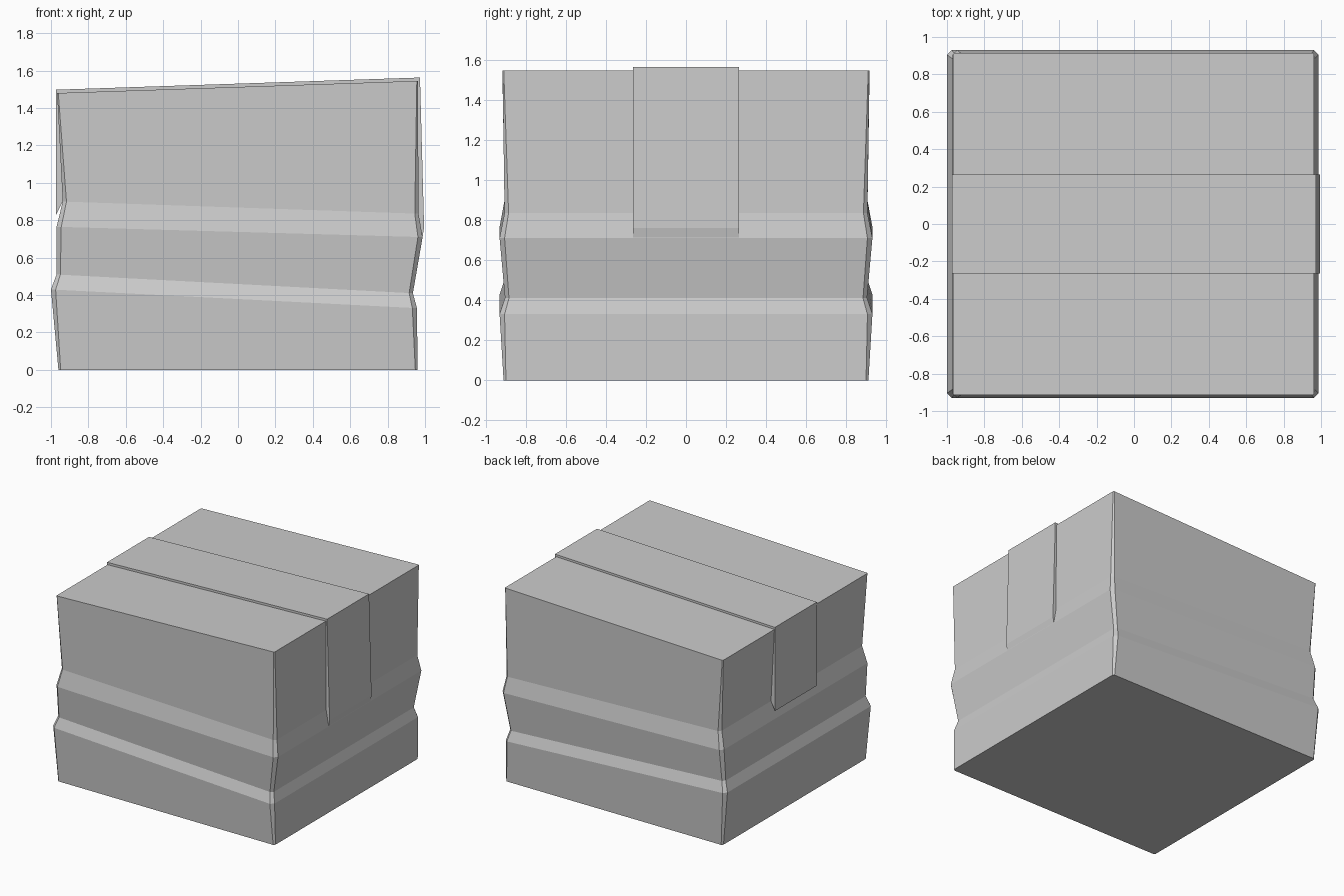
import bpy, bmesh

if "Cube" in bpy.data.objects:
    bpy.data.objects.remove(bpy.data.objects["Cube"])


def make_object(name, bm):
    bmesh.ops.recalc_face_normals(bm, faces=bm.faces)
    mesh = bpy.data.meshes.new(name)
    bm.to_mesh(mesh)
    bm.free()
    obj = bpy.data.objects.new(name, mesh)
    bpy.context.collection.objects.link(obj)
    return obj


# Crumpled carton: tilted rectangular rings with clipped corners
# (left x, left z, right x, right z, half depth, corner clip)
rings = [
    (-0.96, 0.00, 0.96, 0.00, 0.91, 0.012),
    (-1.00, 0.43, 0.957, 0.33, 0.93, 0.025),
    (-0.97, 0.51, 0.935, 0.41, 0.903, 0.02),
    (-0.97, 0.765, 0.987, 0.71, 0.93, 0.025),
    (-0.937, 0.90, 0.965, 0.835, 0.905, 0.02),
    (-0.967, 1.48, 0.962, 1.545, 0.915, 0.006),
]
bm = bmesh.new()
loops = []
for xl, zl, xr, zr, d, c in rings:
    outline = [(xl + c, -d), (xr - c, -d), (xr, -d + c), (xr, d - c),
               (xr - c, d), (xl + c, d), (xl, d - c), (xl, -d + c)]
    loops.append([bm.verts.new((x, y, zl + (zr - zl) * (x - xl) / (xr - xl)))
                  for x, y in outline])
for a, b in zip(loops, loops[1:]):
    for i in range(8):
        j = (i + 1) % 8
        bm.faces.new((a[i], a[j], b[j], b[i]))
bm.faces.new(loops[0])
bm.faces.new(loops[-1])
make_object("carton", bm)

# Tape strip folded over the lid and down both ends
profile = [(-0.937, 0.90), (-0.972, 0.83), (-0.972, 1.498), (0.973, 1.563),
           (0.995, 0.76), (0.986, 0.71), (0.95, 0.83), (0.94, 1.52), (-0.94, 1.46)]
bm = bmesh.new()
near, far = [[bm.verts.new((x, y, z)) for x, z in profile] for y in (-0.265, 0.265)]
bm.faces.new(near)
bm.faces.new(far)
for i in range(len(profile)):
    j = (i + 1) % len(profile)
    bm.faces.new((near[i], near[j], far[j], far[i]))
make_object("tape_strip", bm)
